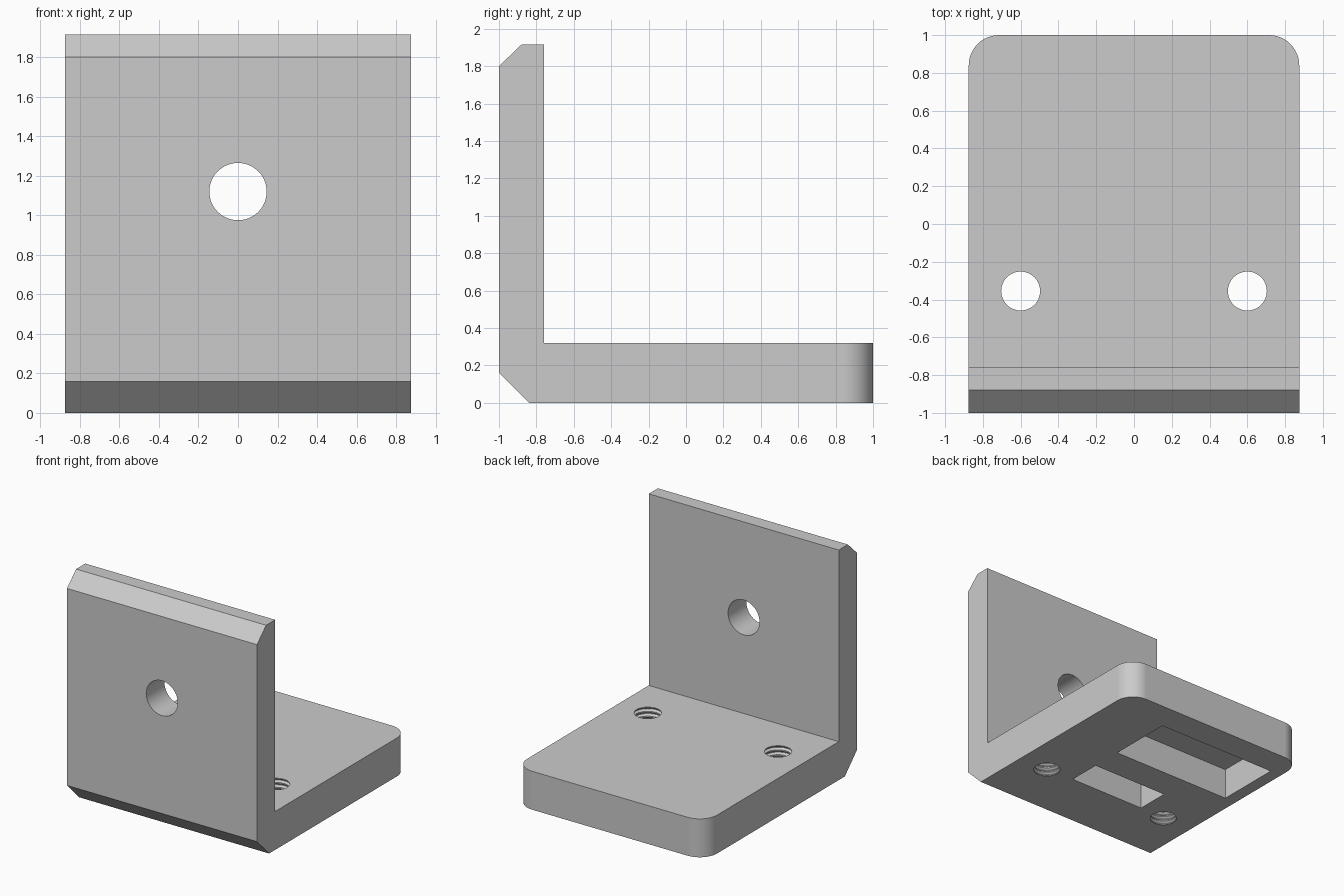
import bpy, bmesh, math

cube = bpy.data.objects.get("Cube")
if cube:
    bpy.data.objects.remove(cube, do_unlink=True)

HALF_WIDTH = 0.875
BASE_TOP = 0.32

grey = bpy.data.materials.new("plain_grey")
grey.use_nodes = True
colour = (0.6, 0.6, 0.6, 1)
grey.diffuse_color = colour
grey.node_tree.nodes["Principled BSDF"].inputs["Base Color"].default_value = colour


def finish(name, bm):
    bmesh.ops.recalc_face_normals(bm, faces=bm.faces)
    mesh = bpy.data.meshes.new(name)
    bm.to_mesh(mesh)
    bm.free()
    obj = bpy.data.objects.new(name, mesh)
    bpy.context.collection.objects.link(obj)
    mesh.materials.append(grey)
    return obj


def box(name, x0, x1, y0, y1, z0, z1):
    bm = bmesh.new()
    bmesh.ops.create_cube(bm, size=1)
    for v in bm.verts:
        v.co.x = x0 if v.co.x < 0 else x1
        v.co.y = y0 if v.co.y < 0 else y1
        v.co.z = z0 if v.co.z < 0 else z1
    return finish(name, bm)


def lathe(name, profile, segments=48):
    """Closed solid of revolution about z from (radius, height) pairs."""
    bm = bmesh.new()
    rings = [[bm.verts.new((r * math.cos(a), r * math.sin(a), z))
              for a in (math.tau * i / segments for i in range(segments))]
             for r, z in profile]
    for low, high in zip(rings, rings[1:]):
        for i in range(segments):
            j = (i + 1) % segments
            bm.faces.new((low[i], low[j], high[j], high[i]))
    bm.faces.new(rings[0])
    bm.faces.new(rings[-1])
    return finish(name, bm)


# L-shaped bracket: side profile extruded across the width
profile = [(-1, 0.16), (-0.84, 0), (1, 0), (1, BASE_TOP), (-0.76, BASE_TOP),
           (-0.76, 1.915), (-0.88, 1.915), (-1, 1.8)]
bm = bmesh.new()
side = bm.faces.new([bm.verts.new((-HALF_WIDTH, y, z)) for y, z in profile])
extruded = bmesh.ops.extrude_face_region(bm, geom=[side])["geom"]
bmesh.ops.translate(bm, vec=(2 * HALF_WIDTH, 0, 0),
                    verts=[g for g in extruded if isinstance(g, bmesh.types.BMVert)])
# Rounded rear corners
corners = [e for e in bm.edges if all(v.co.y > 0.99 for v in e.verts)
           and abs(e.verts[0].co.z - e.verts[1].co.z) > 0.1]
bmesh.ops.bevel(bm, geom=corners, offset=0.16, segments=12, profile=0.5, affect='EDGES')
bracket = finish("angle_bracket", bm)

# Hole through the upright plate
wall_hole = lathe("wall_hole_cutter", [(0.145, -0.3), (0.145, 0.3)], 64)
wall_hole.rotation_euler.x = math.pi / 2
wall_hole.location = (0, -0.88, 1.12)
cutters = [wall_hole]

# Threaded holes through the base
pitch, minor, major = 0.04, 0.103, 0.12
thread = [(minor, -0.05)]
for i in range(8):
    z = pitch * i
    thread += [(minor, z + 0.005), (major, z + 0.018), (major, z + 0.022), (minor, z + 0.035)]
thread.append((minor, BASE_TOP + 0.05))
for x in (-0.6, 0.6):
    hole = lathe("threaded_hole_cutter", thread)
    hole.location = (x, -0.355, 0)
    cutters.append(hole)

# Pockets in the underside
cutters.append(box("large_pocket_cutter", -0.77, 0.345, 0.205, 0.762, -0.1, 0.26))
cutters.append(box("small_pocket_cutter", -0.36, 0.345, -0.342, -0.06, -0.1, 0.26))

# Cut, then drop the cutters
bpy.ops.object.select_all(action='DESELECT')
bpy.context.view_layer.objects.active = bracket
bracket.select_set(True)
for cutter in cutters:
    cutter.hide_render = True
    mod = bracket.modifiers.new("cut", 'BOOLEAN')
    mod.operation = 'DIFFERENCE'
    mod.solver = 'EXACT'
    mod.object = cutter
    bpy.ops.object.modifier_apply(modifier=mod.name)
    bpy.data.objects.remove(cutter, do_unlink=True)

# Smooth curved walls, keep plates crisp
bpy.ops.object.shade_smooth_by_angle(angle=math.radians(25))
weighted = bracket.modifiers.new("weighted_normals", 'WEIGHTED_NORMAL')
weighted.keep_sharp = True
